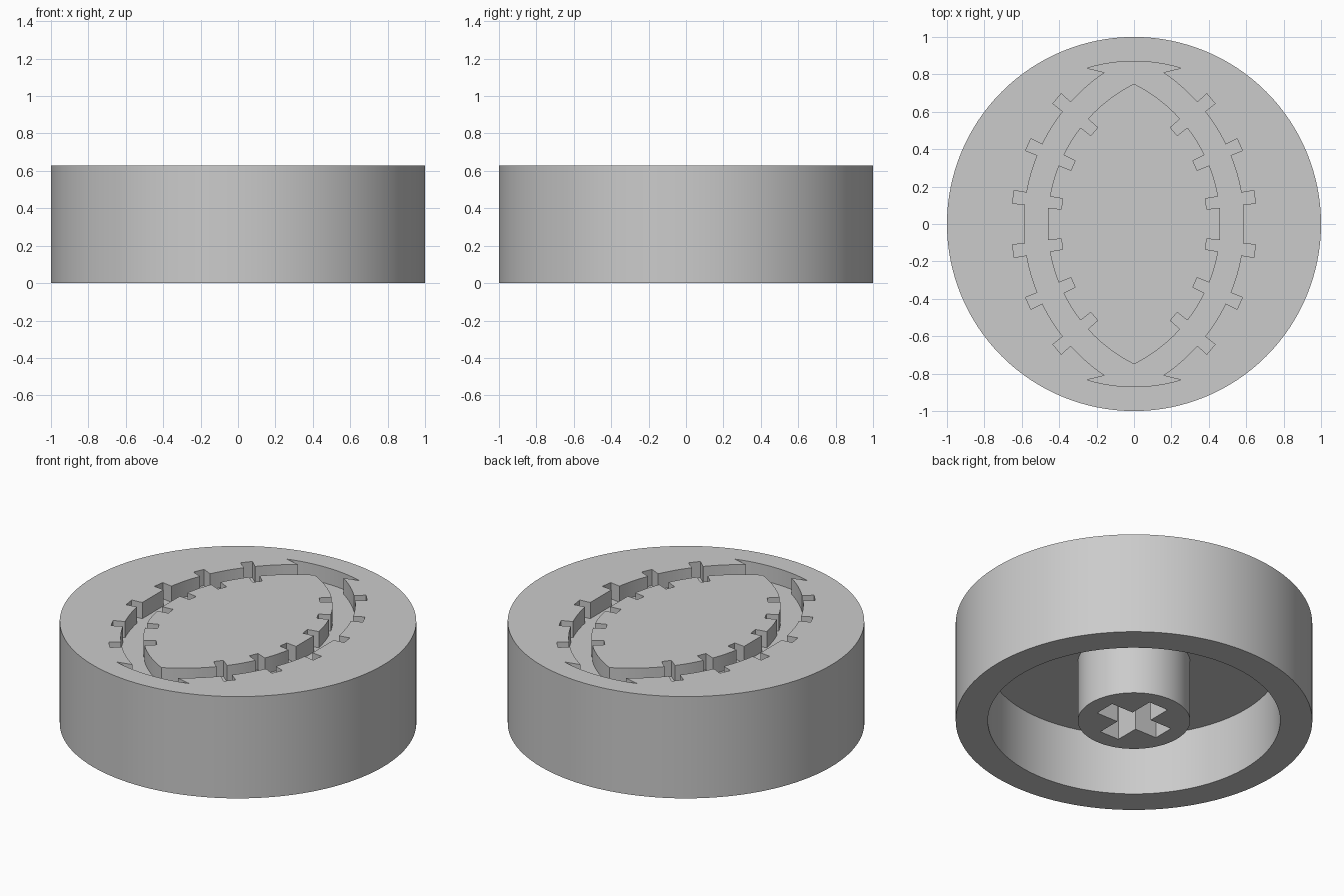
import bpy, bmesh
from math import sin, cos, tau, radians, degrees, asin

cube = bpy.data.objects.get("Cube")
if cube:
    bpy.data.objects.remove(cube)

HEIGHT = 0.63
CAVITY = 0.38
GROOVE = 0.1
SEGMENTS = 128

grey = bpy.data.materials.new("plain grey")
grey.use_nodes = True
colour = (0.6, 0.6, 0.6, 1)
grey.diffuse_color = colour
grey.node_tree.nodes["Principled BSDF"].inputs["Base Color"].default_value = colour


def make_object(name, bm):
    bmesh.ops.recalc_face_normals(bm, faces=bm.faces)
    mesh = bpy.data.meshes.new(name)
    bm.to_mesh(mesh)
    bm.free()
    mesh.materials.append(grey)
    obj = bpy.data.objects.new(name, mesh)
    bpy.context.collection.objects.link(obj)
    return obj


def prism(name, outline, bottom, top):
    bm = bmesh.new()
    face = bm.faces.new([bm.verts.new((x, y, bottom)) for x, y in outline])
    result = bmesh.ops.extrude_face_region(bm, geom=[face])
    for v in result["geom"]:
        if isinstance(v, bmesh.types.BMVert):
            v.co.z = top
    return make_object(name, bm)


def lathe(name, profile):
    # Closed solid of revolution; points on the axis become poles
    bm = bmesh.new()
    rings = [[bm.verts.new((r * cos(tau * i / SEGMENTS), r * sin(tau * i / SEGMENTS), z))
              for i in range(SEGMENTS)] for r, z in profile]
    for a, b in zip(rings, rings[1:]):
        for i in range(SEGMENTS):
            j = (i + 1) % SEGMENTS
            bm.faces.new((a[i], a[j], b[j], b[i]))
    bm.faces.new(rings[0])
    bm.faces.new(rings[-1])
    return make_object(name, bm)


def toothed_arc(centre, radius, limit, step, half_width):
    # Arc running up the +x side, with square teeth stepping in or out
    def at(angle, r):
        t = radians(angle)
        return (centre + r * cos(t), r * sin(t))

    points = [at(-limit, radius)]
    stops = [-limit] + [-40, -24, -8, 8, 24, 40] + [limit]
    for k, tooth in enumerate(stops[1:], 1):
        last = tooth == limit
        start = stops[k - 1] + (half_width if k > 1 else 0)
        end = tooth if last else tooth - half_width
        pieces = 1 if tooth == 8 else 6
        points += [at(start + (end - start) * i / pieces, radius)
                   for i in range(1, pieces + 1)]
        if not last:
            points += [at(tooth - half_width, radius + step),
                       at(tooth + half_width, radius + step),
                       at(tooth + half_width, radius)]
    return points


def both_sides(half):
    return half + [(-x, -y) for x, y in half]


def cut(target, cutter):
    cutter.hide_render = True
    mod = target.modifiers.new("cut", "BOOLEAN")
    mod.operation = "DIFFERENCE"
    mod.solver = "EXACT"
    mod.object = cutter
    bpy.context.view_layer.objects.active = target
    bpy.ops.object.modifier_apply(modifier=mod.name)
    bpy.data.objects.remove(cutter)


# Round cap with hollow underside and central post
body = lathe("cap_body", [(0.315, 0), (0.315, CAVITY), (0.82, CAVITY),
                          (0.82, 0), (1, 0), (1, HEIGHT)])

# Oval pocket with outward teeth and flared ends
side = toothed_arc(-0.387, 0.975, degrees(asin(0.81 / 0.975)), 0.068, 1.9)
flare = [(0.87 * cos(radians(a)), 0.87 * sin(radians(a)))
         for a in [73.3 + 33.4 * i / 12 for i in range(13)]]
pocket = prism("pocket_cutter", both_sides(side + flare), HEIGHT - GROOVE, HEIGHT + 0.1)
cut(body, pocket)

# Cross socket in the post
L, W = 0.215, 0.066
quarter = [(L, -W), (L, W), (W, W), (W, L), (-W, L), (-W, W)]
cut(body, prism("socket_cutter", both_sides(quarter), -0.1, CAVITY))

# Raised pointed oval with inward notches, leaving the groove around it
edge = toothed_arc(-0.376, 0.839, degrees(asin(0.75 / 0.839)), -0.07, 2.1)
island = prism("raised_oval", both_sides(edge[:-1]), HEIGHT - GROOVE - 0.02, HEIGHT)

for obj in (body, island):
    bpy.ops.object.select_all(action="DESELECT")
    obj.select_set(True)
    bpy.context.view_layer.objects.active = obj
    bpy.ops.object.shade_smooth_by_angle(angle=radians(25))
